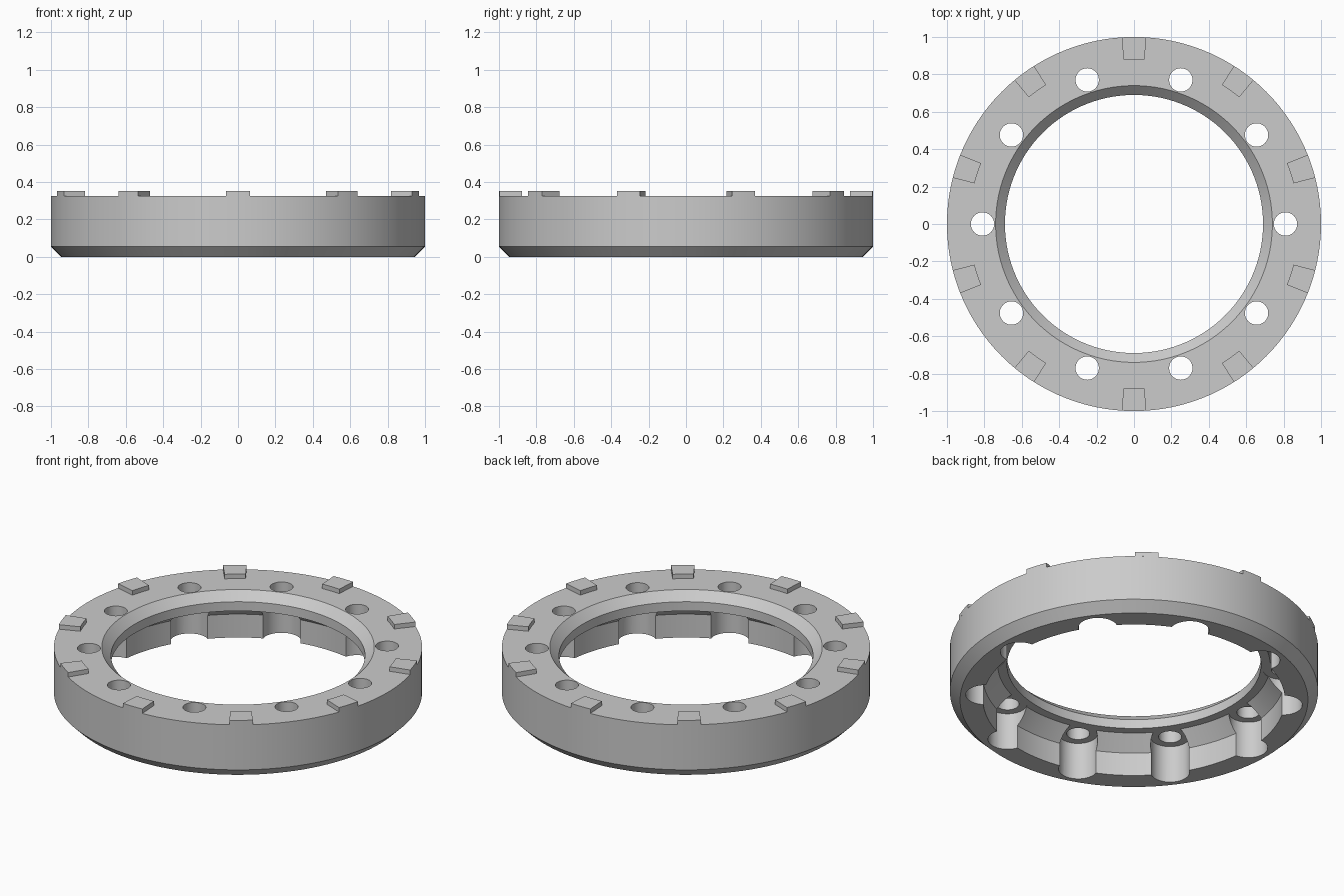
import bpy, bmesh, math
from mathutils import Matrix, Vector

cube = bpy.data.objects.get("Cube")
if cube:
    bpy.data.objects.remove(cube, do_unlink=True)

COUNT, SEGMENTS = 10, 120
TOP = 0.325

grey = bpy.data.materials.new("plain_grey")
grey.use_nodes = True
grey.diffuse_color = (0.6, 0.6, 0.6, 1)
grey.node_tree.nodes["Principled BSDF"].inputs["Base Color"].default_value = (0.6, 0.6, 0.6, 1)


def make_object(name, bm):
    bmesh.ops.recalc_face_normals(bm, faces=bm.faces)
    mesh = bpy.data.meshes.new(name)
    bm.to_mesh(mesh)
    bm.free()
    mesh.materials.append(grey)
    obj = bpy.data.objects.new(name, mesh)
    bpy.context.collection.objects.link(obj)
    return obj


def lathe(name, profile, start=0, sweep=math.tau, steps=SEGMENTS):
    """Revolve a closed (radius, height) profile about z; cap a partial sweep."""
    bm = bmesh.new()
    full = sweep == math.tau
    rings = []
    for i in range(steps if full else steps + 1):
        a = start + sweep * i / steps
        rings.append([bm.verts.new((r * math.cos(a), r * math.sin(a), z)) for r, z in profile])
    n = len(profile)
    for i in range(steps):
        a, b = rings[i], rings[(i + 1) % len(rings)]
        for j in range(n):
            k = (j + 1) % n
            bm.faces.new((a[j], b[j], b[k], a[k]))
    if not full:
        bm.faces.new(rings[0])
        bm.faces.new(rings[-1])
    return make_object(name, bm)


def cut_circle(target, radius, bottom, top, orbit):
    """Cut a ring of vertical cylinders out of the target."""
    bm = bmesh.new()
    for i in range(COUNT):
        a = math.tau * i / COUNT
        centre = Vector((orbit * math.cos(a), orbit * math.sin(a), (bottom + top) / 2))
        bmesh.ops.create_cone(bm, cap_ends=True, segments=40, radius1=radius, radius2=radius,
                              depth=top - bottom, matrix=Matrix.Translation(centre))
    cutter = make_object("hole_cutter", bm)
    cutter.hide_render = True
    mod = target.modifiers.new("holes", "BOOLEAN")
    mod.operation, mod.solver, mod.object = "DIFFERENCE", "EXACT", cutter
    bpy.context.view_layer.objects.active = target
    bpy.ops.object.modifier_apply(modifier=mod.name)
    bpy.data.objects.remove(cutter, do_unlink=True)


# Ring body: chamfered outside, inner lip and undercut below it
ring = lathe("ring_body", [
    (0.945, 0), (1, 0.055), (1, TOP), (0.74, TOP), (0.69, 0.275),
    (0.69, 0.22), (0.74, 0.22), (0.82, 0.14), (0.82, 0)])

# Wide screw pockets from below, narrow holes right through
cut_circle(ring, 0.106, -0.1, 0.222, 0.81)
cut_circle(ring, 0.0625, -0.1, 0.5, 0.81)

# Raised pads around the top rim
half = math.radians(3.7)
pads = [lathe(f"rim_pad_{i + 1}", [(0.88, TOP), (1, TOP), (1, 0.352), (0.88, 0.352)],
              math.pi / 2 + math.tau * i / COUNT - half, 2 * half, 4)
        for i in range(COUNT)]

# Smooth curved walls, crisp edges
bpy.ops.object.select_all(action="DESELECT")
for obj in [ring] + pads:
    obj.select_set(True)
bpy.context.view_layer.objects.active = ring
bpy.ops.object.shade_smooth_by_angle(angle=math.radians(25))
